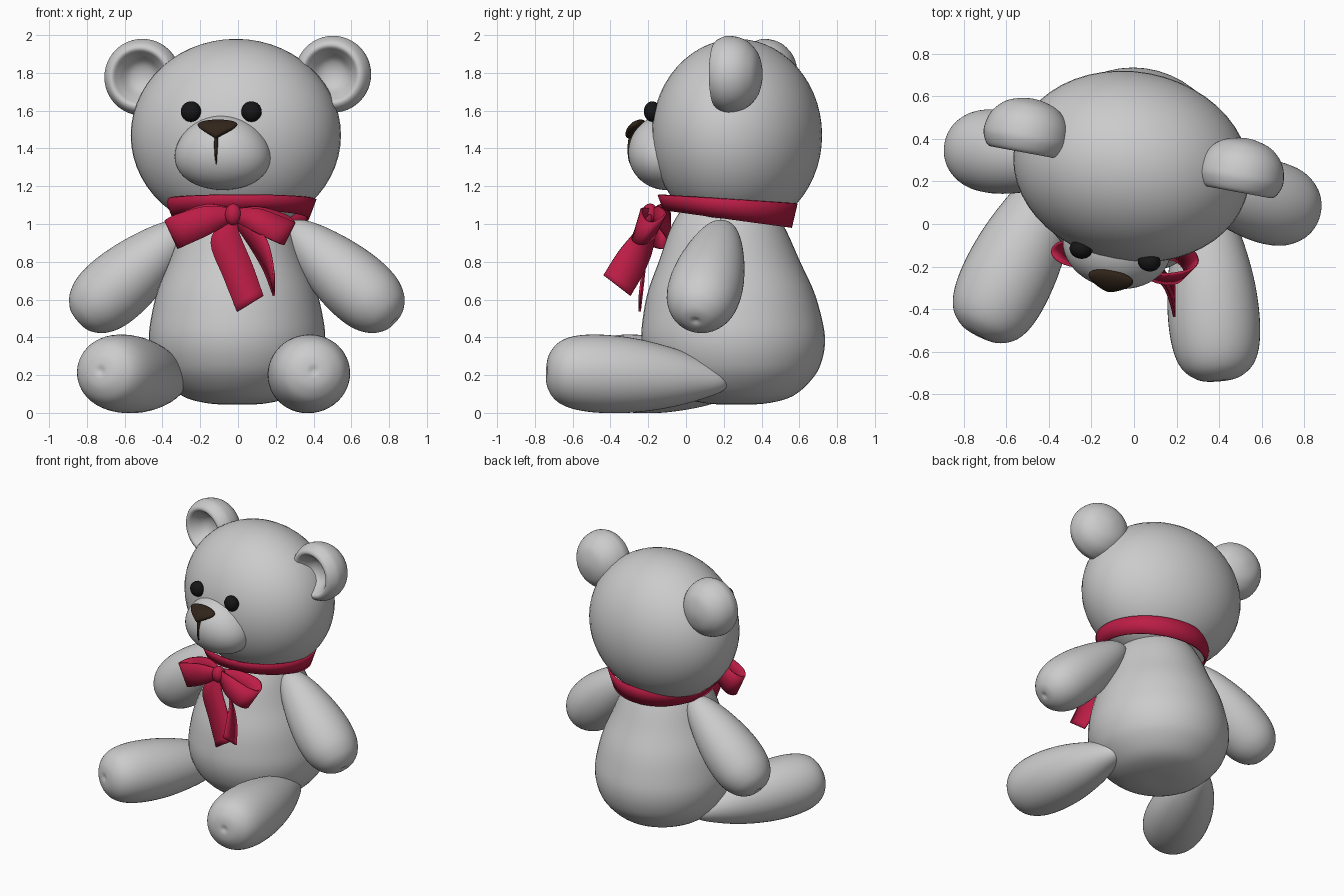
import bpy, bmesh, math
from mathutils import Vector, Matrix

if "Cube" in bpy.data.objects:
    bpy.data.objects.remove(bpy.data.objects["Cube"])

YAW = Matrix.Rotation(math.radians(-10.5), 4, 'Z')      # whole bear is turned a little
BODY = Matrix.Translation((0, 0.25, 0)) @ YAW
HEAD = Matrix.Translation((-0.015, 0.25, 0)) @ YAW


def material(name, rgb):
    m = bpy.data.materials.new(name)
    m.diffuse_color = (*rgb, 1)
    m.use_nodes = True
    m.node_tree.nodes["Principled BSDF"].inputs["Base Color"].default_value = m.diffuse_color
    return m


RED = material("ribbon_red", (0.5, 0.012, 0.06))
BLACK = material("eye_black", (0.008, 0.008, 0.009))
BROWN = material("nose_brown", (0.03, 0.018, 0.01))


def finish(name, bm, mat=None):
    bmesh.ops.remove_doubles(bm, verts=bm.verts, dist=1e-5)
    bmesh.ops.recalc_face_normals(bm, faces=bm.faces)
    for f in bm.faces:
        f.smooth = True
    me = bpy.data.meshes.new(name)
    bm.to_mesh(me)
    bm.free()
    ob = bpy.data.objects.new(name, me)
    bpy.context.collection.objects.link(ob)
    if mat:
        me.materials.append(mat)
    return ob


def spline(pts, first, last, steps=5):
    """Catmull-Rom through the points, with given phantom end points."""
    p = [Vector(q) for q in [first, *pts, last]]
    out = []
    for i in range(1, len(p) - 2):
        a, b, c, d = p[i - 1:i + 3]
        for k in range(steps):
            t = k / steps
            out.append(0.5 * (2 * b + (c - a) * t + (2 * a - 5 * b + 4 * c - d) * t * t
                              + (3 * b - a - 3 * c + d) * t ** 3))
    return out + [p[-2]]


def lathe(name, profile, place, scale=(1, 1), lean=0, n=48):
    """Revolve (height, radius) points about local z; both ends lie on the axis."""
    (h1, r1), (h2, r2) = profile[1], profile[-2]
    prof = spline(profile, (h1, -r1), (h2, -r2))
    bm = bmesh.new()
    rings = []
    for h, r in prof:
        r = max(r, 0)
        rings.append([bm.verts.new(place @ Vector((
            r * scale[0] * math.cos(math.tau * k / n),
            r * scale[1] * math.sin(math.tau * k / n) + lean * h, h)))
            for k in range(n)])
    for a, b in zip(rings, rings[1:]):
        for k in range(n):
            bm.faces.new((a[k], a[(k + 1) % n], b[(k + 1) % n], b[k]))
    return finish(name, bm)


def limb(name, start, end, profile, width):
    start, end = Vector(start), Vector(end)
    rot = (end - start).to_track_quat('Z', 'Y').to_matrix().to_4x4()
    return lathe(name, profile, BODY @ Matrix.Translation(start) @ rot, (width, 1))


def ball(name, place, centre, radii, mat=None, taper=0, lean=0):
    bm = bmesh.new()
    bmesh.ops.create_uvsphere(bm, u_segments=48, v_segments=28, radius=1)
    for v in bm.verts:
        x, y, z = v.co
        p = Vector((x * (1 - taper * z) * radii[0],
                    y * radii[1] + lean * z * radii[2], z * radii[2]))
        v.co = place @ (p + Vector(centre))
    return finish(name, bm, mat)


def ribbon(name, rows):
    """Cloth strip through rows of (centre, half-width vector)."""
    flat = [Vector((*c, *w)) for c, w in rows]
    bm = bmesh.new()
    prev = None
    for q in spline(flat, 2 * flat[0] - flat[1], 2 * flat[-1] - flat[-2]):
        c, w = Vector(q[:3]), Vector(q[3:])
        row = [bm.verts.new(c + w * k) for k in (-1, 0, 1)]
        if prev:
            for i in (0, 1):
                bm.faces.new((prev[i], prev[i + 1], row[i + 1], row[i]))
        prev = row
    ob = finish(name, bm, RED)
    mod = ob.modifiers.new("thickness", 'SOLIDIFY')
    mod.thickness, mod.offset = 0.012, 0
    return ob


# Body
lathe("body", [(0.045, 0), (0.05, 0.15), (0.09, 0.29), (0.19, 0.4), (0.29, 0.45),
               (0.4, 0.467), (0.52, 0.452), (0.65, 0.42), (0.8, 0.36), (1.0, 0.28),
               (1.1, 0.19), (1.13, 0)],
      Matrix.Translation((-0.005, 0.27, 0)), (1, 1.04), lean=-0.05)

# Head, muzzle and nose
ball("head", HEAD, (0, 0.02, 1.47), (0.56, 0.447, 0.51))
ball("muzzle", HEAD, (0, -0.36, 1.38), (0.255, 0.2, 0.2), taper=0.12)
ball("nose", HEAD, (0, -0.528, 1.503), (0.088, 0.042, 0.05), BROWN, taper=-0.8, lean=0.6)
ball("mouth_line", HEAD, (0, -0.551, 1.395), (0.01, 0.018, 0.08), BROWN, taper=-0.4)

# Parts in pairs
ear = [(0.05, 0), (0.03, 0.07), (-0.03, 0.118), (-0.065, 0.147), (-0.058, 0.175),
       (-0.02, 0.197), (0.02, 0.203), (0.08, 0.19), (0.13, 0.157), (0.17, 0.1), (0.19, 0)]
arm = [(0, 0), (0.03, 0.055), (0.09, 0.095), (0.2, 0.135), (0.35, 0.17), (0.5, 0.187),
       (0.63, 0.178), (0.72, 0.14), (0.77, 0.085), (0.785, 0.035), (0.778, 0)]
leg = [(0, 0), (0.03, 0.05), (0.12, 0.095), (0.3, 0.155), (0.5, 0.195), (0.68, 0.207),
       (0.82, 0.195), (0.91, 0.16), (0.96, 0.1), (0.975, 0.04), (0.968, 0)]
to_back = Matrix.Rotation(math.radians(-90), 4, 'X')
for side, s in (("left", -1), ("right", 1)):
    ball(side + "_eye", HEAD, (s * 0.163, -0.405, 1.595), (0.054, 0.045, 0.054), BLACK)
    lathe(side + "_ear", ear,
          HEAD @ Matrix.Translation((s * 0.513, 0.06, 1.785 + s * 0.008)) @ to_back)
    limb(side + "_arm", (s * 0.26, 0, 1.0), (s * 0.86, -0.045, 0.48), arm, 1.05)
    limb(side + "_leg", (s * 0.315, 0.04, 0.168), (s * 0.575, -0.9, 0.224), leg, 1.04)

# Ribbon round the neck
collar = []
for k in range(25):
    a = math.tau * k / 24 - math.pi / 2
    c, d = math.cos(a), math.sin(a)
    collar.append(((0.015 + 0.375 * c, 0.22 + 0.35 * d, 1.08 - 0.035 * d),
                   (0.02 * c, 0.015 * d, 0.052 + 0.012 * d)))
ribbon("neck_ribbon", collar)

# Bow
ball("bow_knot", Matrix(), (-0.025, -0.19, 1.05), (0.045, 0.045, 0.058), RED)
ribbon("left_bow_loop", [
    ((-0.03, -0.19, 1.05), (0, 0, 0.035)), ((-0.16, -0.21, 1.02), (-0.01, 0, 0.075)),
    ((-0.3, -0.185, 0.97), (-0.03, 0, 0.08)), ((-0.35, -0.13, 0.945), (-0.035, 0, 0.075)),
    ((-0.3, -0.085, 0.97), (-0.03, 0, 0.08)), ((-0.16, -0.12, 1.03), (-0.01, 0, 0.075)),
    ((-0.03, -0.17, 1.05), (0, 0, 0.035))])
ribbon("right_bow_loop", [
    ((-0.02, -0.19, 1.05), (0, 0, 0.035)), ((0.1, -0.25, 1.02), (0.015, 0.015, 0.06)),
    ((0.22, -0.25, 0.97), (0.03, 0.03, 0.06)), ((0.27, -0.2, 0.95), (0.03, 0.03, 0.06)),
    ((0.22, -0.14, 0.99), (0.03, 0.03, 0.06)), ((0.1, -0.15, 1.03), (0.015, 0.015, 0.06)),
    ((-0.02, -0.17, 1.05), (0, 0, 0.035))])
ribbon("left_bow_tail", [
    ((-0.04, -0.18, 1.04), (0.04, 0, 0.01)), ((-0.07, -0.205, 0.93), (0.075, 0, 0.03)),
    ((0.0, -0.225, 0.75), (0.075, 0, 0.04)), ((0.065, -0.245, 0.578), (0.07, 0, 0.042))])
ribbon("right_bow_tail", [
    ((0.0, -0.18, 1.04), (0.04, -0.01, 0.01)), ((0.1, -0.23, 0.91), (0.035, -0.055, 0.03)),
    ((0.155, -0.29, 0.8), (0.015, -0.07, 0.05)), ((0.19, -0.365, 0.675), (0, -0.072, 0.055))])
